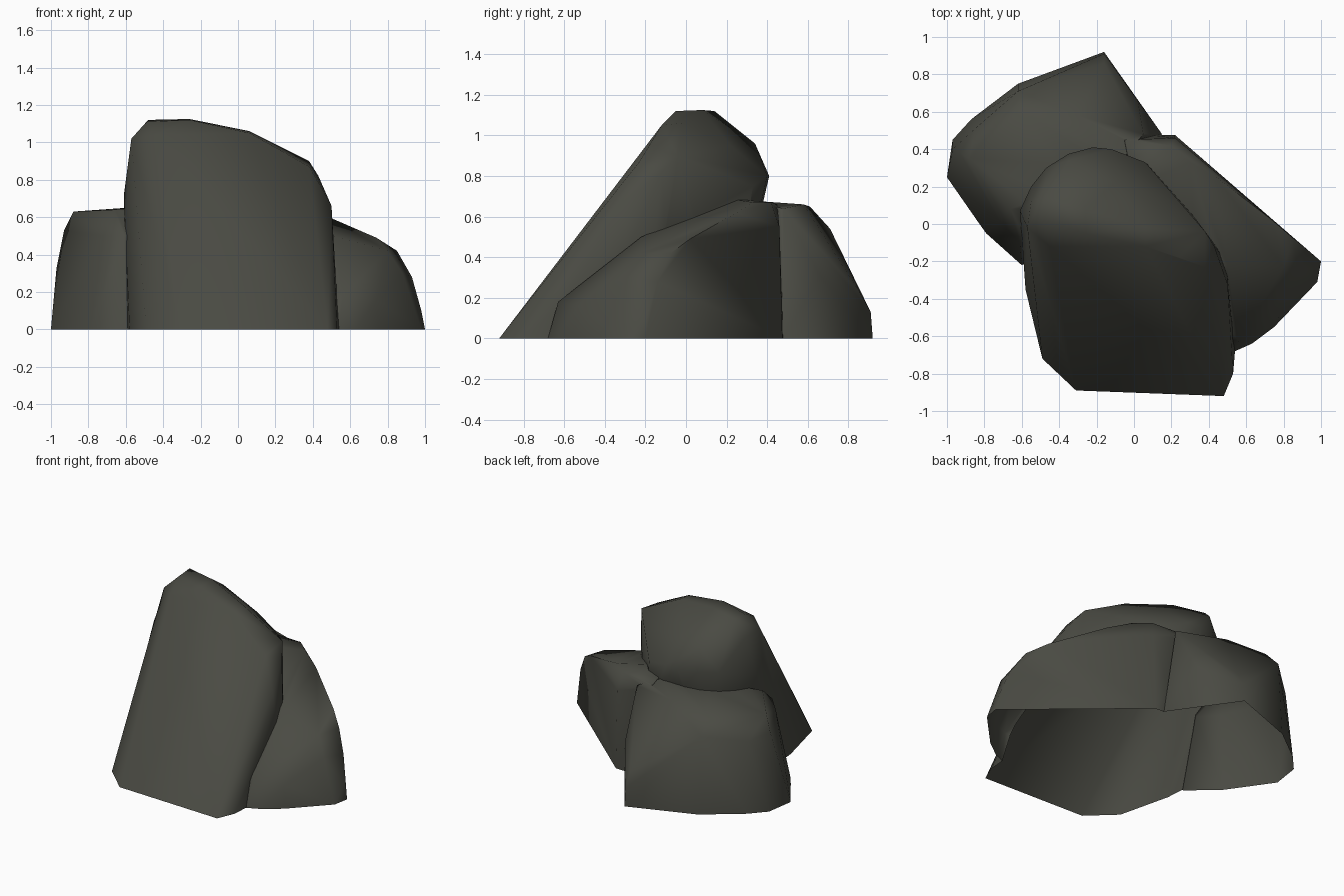
import bpy, bmesh, math

if "Cube" in bpy.data.objects:
    bpy.data.objects.remove(bpy.data.objects["Cube"])

stone = bpy.data.materials.new("dark olive stone")
stone.diffuse_color = (0.068, 0.069, 0.056, 1)
stone.use_nodes = True
stone.node_tree.nodes["Principled BSDF"].inputs["Base Color"].default_value = stone.diffuse_color


def rock(name, base, upper, depth):
    """Boulder: convex hull of a ground outline (sunk below z=0) and upper points."""
    bm = bmesh.new()
    pts = [(x, y, z) for x, y in base for z in (0, -depth)] + upper
    for p in pts:
        bm.verts.new(p)
    bmesh.ops.convex_hull(bm, input=bm.verts[:])
    junk = [v for v in bm.verts if not v.link_faces]
    bmesh.ops.delete(bm, geom=junk, context='VERTS')
    bmesh.ops.recalc_face_normals(bm, faces=bm.faces[:])
    me = bpy.data.meshes.new(name)
    bm.to_mesh(me)
    bm.free()
    me.materials.append(stone)
    ob = bpy.data.objects.new(name, me)
    bpy.context.collection.objects.link(ob)
    return ob


# Tall leaning slab
slab = rock("boulder_cluster",
    [(-.49, -.72), (-.31, -.89), (.48, -.92), (.53, -.8), (.54, -.68),
     (.5, -.2), (.2, .2), (-.4, .2), (-.59, -.2), (-.58, -.35)],
    [(-.61, .07, .72), (-.55, .2, .76), (-.47, .3, .8), (-.35, .375, .8),
     (-.22, .41, .8), (-.12, .4, .8), (.06, .33, .75), (.17, .2, .74),
     (.28, .07, .74), (.43, -.12, .82), (.5, -.32, .66),
     (-.57, -.02, 1.02), (-.55, .12, 1.0), (-.48, .02, 1.11), (-.48, .14, 1.12),
     (-.26, .08, 1.125), (-.26, -.05, 1.12), (-.35, .34, .96), (-.1, .22, .95),
     (.06, -.02, 1.06), (.06, -.12, 1.05), (.24, -.03, .96), (.24, -.18, .95),
     (.38, -.04, .9), (.38, -.23, .87), (-.45, -.12, 1.04)],
    .10)

# Block at the back left, steep wall then a sloping crown
block = rock("back_left_rock",
    [(-1, .25), (-.97, .45), (-.87, .56), (-.62, .75), (-.16, .92), (.15, .48),
     (-.2, 0), (-.6, -.22), (-.72, -.06), (-.79, -.05), (-.84, .02)],
    [(-.97, .28, .17), (-.97, .4, .33), (-.93, .38, .53), (-.88, .35, .63),
     (-.85, .51, .49), (-.62, .71, .54), (-.6, .61, .65),
     (-.66, .08, .64), (-.72, .02, .5), (-.61, -.1, .5),
     (-.3, .58, .66), (-.33, .82, .24), (-.16, .86, .22),
     (-.16, .91, .13), (.02, .66, .31), (.05, .48, .64), (-.1, .3, .68)],
    .14)

# Low wedge on the right, upright back wall
wedge = rock("right_rock",
    [(1, -.2), (.98, -.31), (.75, -.55), (.63, -.64), (.54, -.68), (.22, .475),
     (.05, .48), (-.2, .3), (-.1, -.3)],
    [(.98, -.2, .1), (.93, -.14, .28), (.85, -.075, .42), (.74, .02, .49),
     (.22, .46, .55), (.2, .42, .67), (-.05, .45, .66), (.0, .2, .69),
     (.3, .33, .67), (.44, .25, .62), (.5, -.22, .5), (.8, -.23, .42),
     (.88, -.29, .3), (.74, -.53, .16), (.56, -.63, .18)],
    .18)

# Join into one skin
for other in (block, wedge):
    mod = slab.modifiers.new("union", 'BOOLEAN')
    mod.operation = 'UNION'
    mod.solver = 'EXACT'
    mod.object = other
deps = bpy.context.evaluated_depsgraph_get()
bm = bmesh.new()
bm.from_object(slab, deps)
slab.modifiers.clear()
for other in (block, wedge):
    bpy.data.objects.remove(other, do_unlink=True)

# Cut off at the ground, leaving the underside open
bmesh.ops.bisect_plane(bm, geom=bm.verts[:] + bm.edges[:] + bm.faces[:],
                       plane_co=(0, 0, 0), plane_no=(0, 0, 1), clear_inner=True)
bmesh.ops.remove_doubles(bm, verts=bm.verts[:], dist=.002)
for f in bm.faces:
    f.material_index = 0
bm.to_mesh(slab.data)
bm.free()

bpy.context.view_layer.objects.active = slab
slab.select_set(True)
bpy.ops.object.shade_smooth_by_angle(angle=math.radians(75))
